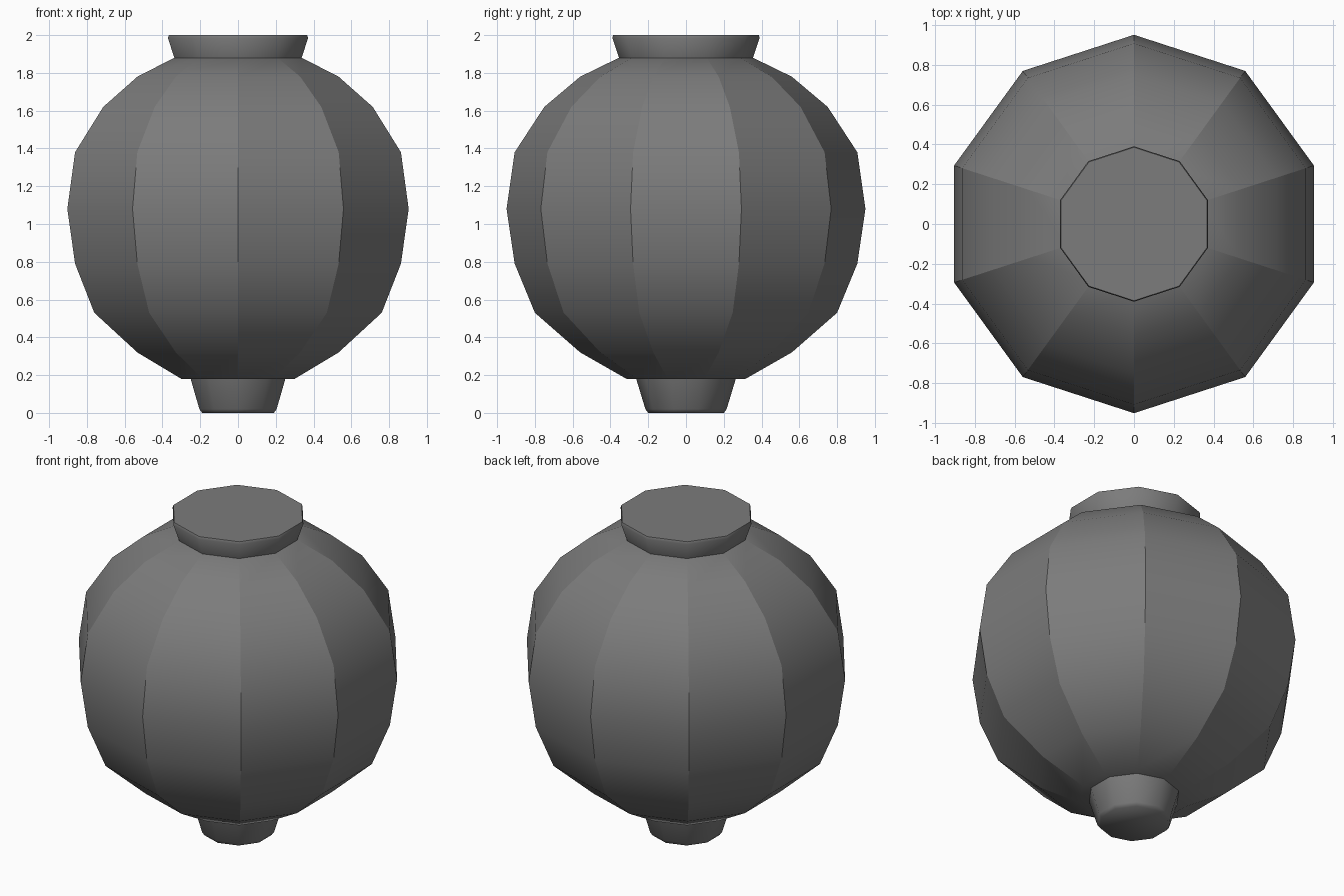
import bpy, bmesh, math

cube = bpy.data.objects.get("Cube")
if cube:
    bpy.data.objects.remove(cube, do_unlink=True)

SIDES = 10
grey = bpy.data.materials.new("dark_grey")
grey.use_nodes = True
colour = (0.2, 0.2, 0.2, 1)
grey.diffuse_color = colour
grey.node_tree.nodes["Principled BSDF"].inputs["Base Color"].default_value = colour


def lathe(name, profile, sharp_ribs=False):
    """Ten-sided turned part from (radius, height) points, closed at both ends."""
    bm = bmesh.new()
    rings = []
    for r, z in profile:
        angles = [math.pi / 2 + math.tau * i / SIDES for i in range(SIDES)]
        rings.append([bm.verts.new((r * math.cos(a), r * math.sin(a), z)) for a in angles])
    for low, high in zip(rings, rings[1:]):
        for i in range(SIDES):
            j = (i + 1) % SIDES
            bm.faces.new((low[i], low[j], high[j], high[i]))
    bm.faces.new(rings[0][::-1])
    bm.faces.new(rings[-1])
    bm.normal_update()
    for face in bm.faces:
        face.smooth = True
    for edge in bm.edges:
        a, b = edge.verts
        rib = abs(a.co.z - b.co.z) > 1e-4
        edge.smooth = not (rib and sharp_ribs) and edge.calc_face_angle() < math.radians(60)
    mesh = bpy.data.meshes.new(name)
    bm.to_mesh(mesh)
    bm.free()
    mesh.materials.append(grey)
    obj = bpy.data.objects.new(name, mesh)
    bpy.context.collection.objects.link(obj)
    return obj


# Ribbed round body
lathe("lantern_body", [(0.315, 0.18), (0.56, 0.32), (0.80, 0.53), (0.907, 0.79),
                       (0.95, 1.08), (0.907, 1.38), (0.75, 1.62), (0.56, 1.78),
                       (0.355, 1.88)], sharp_ribs=True)
# Flared cap with a softened rim
lathe("top_cap", [(0.353, 1.875), (0.39, 1.985), (0.385, 2.0)])
# Tapered foot with a softened rim
lathe("bottom_foot", [(0.20, 0.0), (0.215, 0.02), (0.265, 0.185)])
